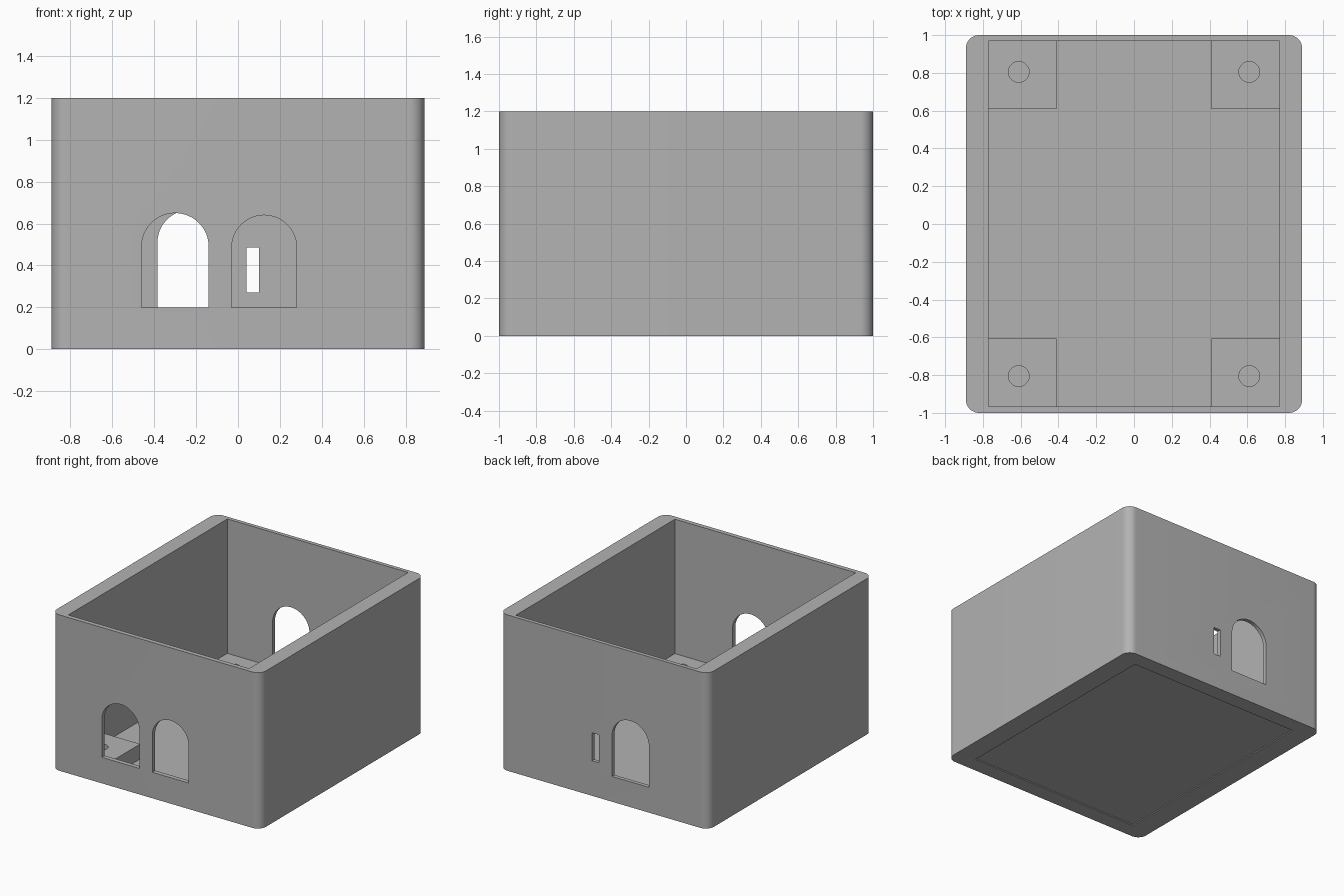
import bpy, bmesh, math
from mathutils import Vector

if "Cube" in bpy.data.objects:
    bpy.data.objects.remove(bpy.data.objects["Cube"])

GREY = (0.45, 0.45, 0.45, 1)
grey = bpy.data.materials.new("matte grey")
grey.use_nodes = True
grey.diffuse_color = GREY
grey.node_tree.nodes["Principled BSDF"].inputs["Base Color"].default_value = GREY


def prism(name, outline, lo, hi, along="z"):
    """Extrude a flat outline along z, or an x-z outline along y."""
    bm = bmesh.new()
    place = (lambda a, b, h: (a, b, h)) if along == "z" else (lambda a, b, h: (a, h, b))
    face = bm.faces.new([bm.verts.new(place(a, b, lo)) for a, b in outline])
    new = bmesh.ops.extrude_face_region(bm, geom=[face])["geom"]
    shift = Vector(place(0, 0, hi - lo))
    bmesh.ops.translate(bm, vec=shift, verts=[v for v in new if isinstance(v, bmesh.types.BMVert)])
    bmesh.ops.recalc_face_normals(bm, faces=bm.faces)
    mesh = bpy.data.meshes.new(name)
    bm.to_mesh(mesh)
    bm.free()
    obj = bpy.data.objects.new(name, mesh)
    bpy.context.collection.objects.link(obj)
    mesh.materials.append(grey)
    return obj


def arc(cx, cy, r, start, end, steps):
    angles = [math.radians(start + (end - start) * i / steps) for i in range(steps + 1)]
    return [(cx + r * math.cos(t), cy + r * math.sin(t)) for t in angles]


def rect(x0, x1, y0, y1):
    return [(x0, y0), (x1, y0), (x1, y1), (x0, y1)]


def rounded_rect(hx, hy, r, steps):
    corners = [(1, 1, 0), (-1, 1, 90), (-1, -1, 180), (1, -1, 270)]
    return [p for sx, sy, a in corners
            for p in arc(sx * (hx - r), sy * (hy - r), r, a, a + 90, steps)]


def arch(x0, x1, bottom, top):
    r = (x1 - x0) / 2
    return [(x0, bottom), (x1, bottom)] + arc(x0 + r, top - r, r, 0, 180, 32)


def cut(target, cutter):
    cutter.hide_render = True
    mod = target.modifiers.new("cut", "BOOLEAN")
    mod.operation, mod.solver, mod.object = "DIFFERENCE", "EXACT", cutter
    bpy.context.view_layer.objects.active = target
    bpy.ops.object.modifier_apply(modifier=mod.name)
    bpy.data.objects.remove(cutter)


def smooth(obj):
    bpy.ops.object.select_all(action="DESELECT")
    obj.select_set(True)
    bpy.context.view_layer.objects.active = obj
    bpy.ops.object.shade_smooth_by_angle(angle=math.radians(30))


# Open box with rounded outer corners
FLOOR, PAD_TOP = 0.05, 0.165
box = prism("box_shell", rounded_rect(0.89, 1.0, 0.07, 12), 0, 1.2)
cut(box, prism("cavity", rect(-0.77, 0.77, -0.965, 0.97), FLOOR, 1.3))
cut(box, prism("base_recess", rect(-0.73, 0.73, -0.88, 0.88), -0.1, 0.008))

# Openings in the front and back walls
cut(box, prism("front_arch_a", arch(-0.46, -0.14, 0.2, 0.65), -1.1, -0.9, "y"))
cut(box, prism("front_arch_b", arch(-0.03, 0.28, 0.2, 0.64), -1.1, -0.9, "y"))
cut(box, prism("back_arch", arch(-0.385, -0.07, 0.195, 0.665), 0.9, 1.1, "y"))
cut(box, prism("back_slot", rect(0.04, 0.1, 0.27, 0.485), 0.9, 1.1, "y"))
smooth(box)

# Raised corner pads with screw holes
for side, sx in (("left", 1), ("right", -1)):
    for end, y0, y1, hole_y in (("front", -0.965, -0.605, -0.805), ("back", 0.61, 0.97, 0.805)):
        x0, x1 = sorted((sx * 0.41, sx * 0.77))
        pad = prism(f"{end}_{side}_pad", rect(x0, x1, y0, y1), FLOOR, PAD_TOP)
        hole = arc(sx * 0.61, hole_y, 0.055, 0, 360, 32)[:-1]
        cut(pad, prism("screw_hole", hole, FLOOR - 0.1, PAD_TOP + 0.1))
        smooth(pad)
